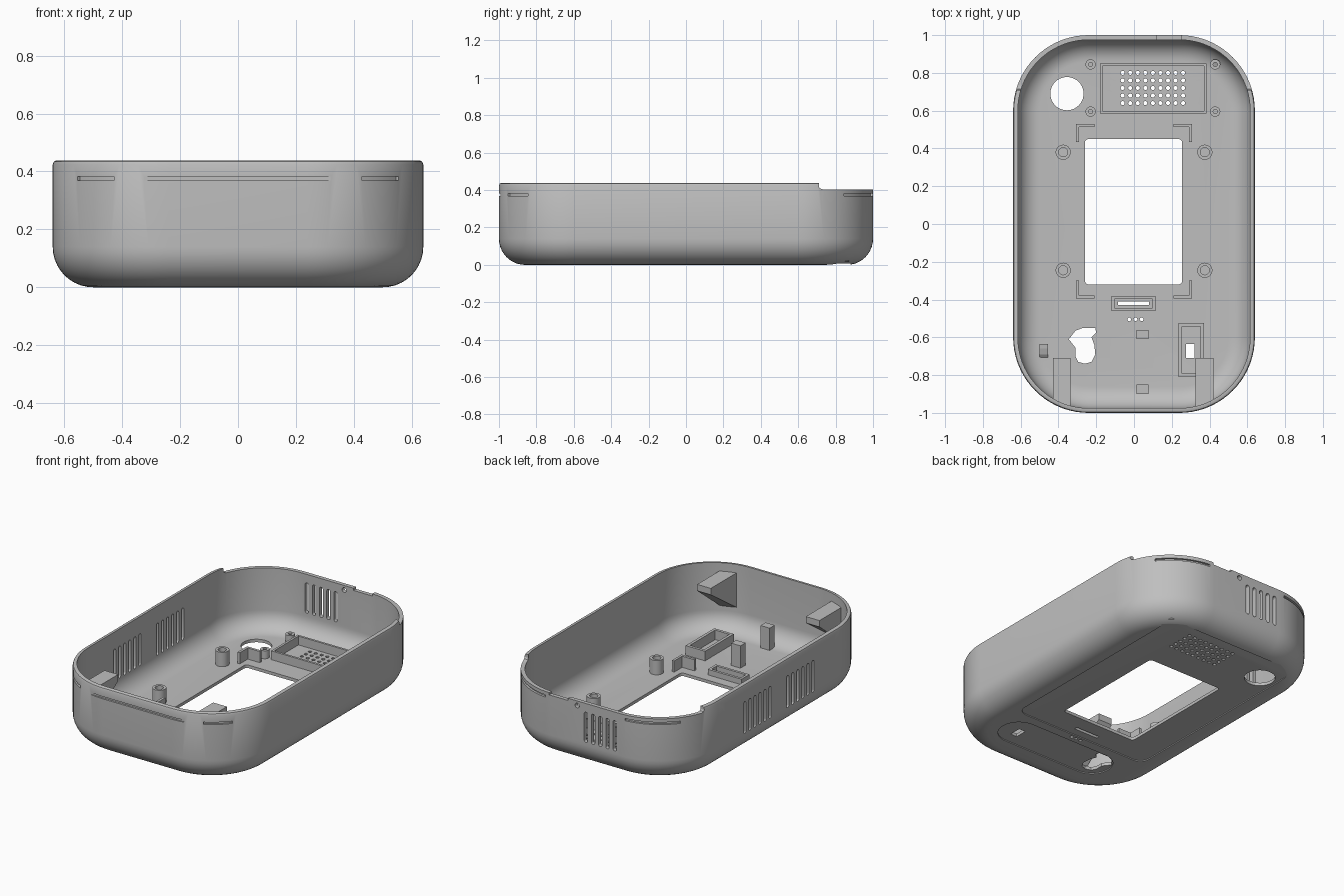
import bpy, bmesh
from math import cos, sin, radians, sqrt

if "Cube" in bpy.data.objects:
    bpy.data.objects.remove(bpy.data.objects["Cube"])

grey = bpy.data.materials.new("plain grey")
grey.use_nodes = True
COL = (0.52, 0.52, 0.52, 1)
grey.diffuse_color = COL
grey.node_tree.nodes["Principled BSDF"].inputs["Base Color"].default_value = COL

CORE_X, CORE_Y, R = 0.24, 0.6, 0.4
WALL, FILLET, TOP = 0.025, 0.14, 0.438
FLOOR = WALL
FOOT = FLOOR - 0.006     # parts sink slightly into the floor


def rrect(x0, x1, y0, y1, r=0, n=0):
    """Outline of a rectangle with rounded corners."""
    pts = []
    corners = [(x1 - r, y1 - r), (x0 + r, y1 - r), (x0 + r, y0 + r), (x1 - r, y0 + r)]
    for k, (cx, cy) in enumerate(corners):
        for i in range(n + 1):
            a = radians(90 * k + 90 * i / max(n, 1))
            pts.append((cx + r * cos(a), cy + r * sin(a)))
    return pts


def circle(x, y, r, n=24):
    return [(x + r * cos(radians(360 * i / n)), y + r * sin(radians(360 * i / n))) for i in range(n)]


def bridge(bm, a, b):
    for i in range(len(a)):
        j = (i + 1) % len(a)
        bm.faces.new((a[i], a[j], b[j], b[i]))


def place(axis, a, b, t):
    return {"x": (t, a, b), "y": (a, t, b), "z": (a, b, t)}[axis]


def prism(bm, pts, lo, hi, axis="z"):
    a, b = [[bm.verts.new(place(axis, p, q, t)) for p, q in pts] for t in (lo, hi)]
    bridge(bm, a, b)
    bm.faces.new(a)
    bm.faces.new(b)


def tube(bm, outer, inner, lo, hi):
    loops = [[bm.verts.new((x, y, z)) for x, y in pts]
             for pts, z in ((outer, lo), (outer, hi), (inner, hi), (inner, lo))]
    for k in range(4):
        bridge(bm, loops[k], loops[(k + 1) % 4])


def finish(bm, name):
    bmesh.ops.recalc_face_normals(bm, faces=bm.faces[:])
    me = bpy.data.meshes.new(name)
    bm.to_mesh(me)
    bm.free()
    ob = bpy.data.objects.new(name, me)
    bpy.context.collection.objects.link(ob)
    me.materials.append(grey)
    return ob


def activate(ob):
    bpy.ops.object.select_all(action="DESELECT")
    ob.select_set(True)
    bpy.context.view_layer.objects.active = ob


def smooth(ob):
    activate(ob)
    bpy.ops.object.shade_smooth_by_angle(angle=radians(30))


def cut(ob, bm):
    cutter = finish(bm, "cutter")
    cutter.hide_render = True
    mod = ob.modifiers.new("cut", "BOOLEAN")
    mod.operation, mod.solver, mod.object = "DIFFERENCE", "EXACT", cutter
    activate(ob)
    bpy.ops.object.modifier_apply(modifier=mod.name)
    bpy.data.objects.remove(cutter)


# Shell: one rounded outline swept through an (inset, height) wall profile
arc = [radians(90 - 90 * i / 10) for i in range(11)]
profile = [(FILLET * (1 - cos(t)), FILLET * (1 - sin(t))) for t in arc]
profile += [(0, TOP - 0.014), (0.004, TOP - 0.004), (0.012, TOP), (WALL, TOP)]
r_in = FILLET - WALL
profile += [(FILLET - r_in * cos(t), FILLET - r_in * sin(t)) for t in reversed(arc)]
bm = bmesh.new()
loops = []
for d, z in profile:
    w, h = CORE_X + R - d, CORE_Y + R - d
    loops.append([bm.verts.new((x, y, z)) for x, y in rrect(-w, w, -h, h, R - d, 18)])
for a, b in zip(loops, loops[1:]):
    bridge(bm, a, b)
bm.faces.new(loops[0])
bm.faces.new(loops[-1])
shell = finish(bm, "shell")

# Shallow recessed panels underneath, and the lowered back rim
bm = bmesh.new()
prism(bm, rrect(-0.46, 0.46, -0.48, 0.88, 0.06, 6), -0.05, 0.006)
prism(bm, rrect(-0.36, 0.42, -0.78, -0.54, 0.119, 10), -0.05, 0.006)
step = [(0.71, 0.5), (0.71, 0.418), (0.716, 0.409), (0.73, 0.404), (1.1, 0.404), (1.1, 0.5)]
prism(bm, step, -0.8, 0.8, "x")
cut(shell, bm)

# Openings through the floor
bm = bmesh.new()
LO, HI = -0.1, 0.1
prism(bm, rrect(-0.26, 0.255, -0.32, 0.45, 0.02, 4), LO, HI)
prism(bm, circle(-0.355, 0.69, 0.088, 40), LO, HI)
for i in range(9):
    for j in range(5):
        prism(bm, circle(-0.06 + 0.04 * i, 0.64 + 0.04 * j, 0.011, 10), LO, HI)
prism(bm, rrect(-0.085, 0.08, -0.43, -0.41), LO, HI)
for x in (-0.025, 0.008, 0.04):
    prism(bm, circle(x, -0.505, 0.01, 12), LO, HI)
prism(bm, rrect(0.275, 0.32, -0.71, -0.635), LO, HI)
irregular = [(-0.31, -0.565), (-0.27, -0.55), (-0.205, -0.55), (-0.2, -0.575), (-0.225, -0.6),
             (-0.21, -0.64), (-0.205, -0.69), (-0.225, -0.73), (-0.26, -0.74), (-0.295, -0.73),
             (-0.31, -0.7), (-0.31, -0.655), (-0.345, -0.61)]
prism(bm, irregular, LO, HI)

# Vent slots: two groups in one long wall, one group in the back wall
for start in (-0.345, 0.08):
    for i in range(6):
        y = start + 0.05 * i
        prism(bm, rrect(y - 0.011, y + 0.011, 0.13, 0.33, 0.0109, 4), -0.7, -0.58, "x")
for i in range(5):
    x = -0.205 + 0.05 * i
    prism(bm, rrect(x - 0.012, x + 0.012, 0.16, 0.35, 0.0119, 4), 0.94, 1.05, "y")

# Small hole and notch in the back rim
prism(bm, circle(0.055, 0.375, 0.015, 16), 0.94, 1.05, "y")
prism(bm, rrect(0.12, 0.25, 0.39, 0.5), 0.94, 1.05, "y")

# Narrow grooves below the rim
G0, G1 = 0.368, 0.382
prism(bm, rrect(-0.325, 0.32, -1.05, -0.988), G0, G1)
for sx in (-1, 1):
    for sy, end in ((-1, 62), (1, 85)):
        angles = [radians(38 + (end - 38) * i / 8) for i in range(9)]
        ring = [(0.43, a) for a in angles] + [(0.387, a) for a in reversed(angles)]
        prism(bm, [(sx * (CORE_X + r * cos(a)), sy * (CORE_Y + r * sin(a))) for r, a in ring], G0, G1)
cut(shell, bm)
smooth(shell)

# Screw bosses around the window and around the grille
bm = bmesh.new()
for x in (-0.375, 0.375):
    for y in (0.38, -0.245):
        tube(bm, circle(x, y, 0.04), circle(x, y, 0.024), FOOT, 0.115)
smooth(finish(bm, "window_bosses"))
bm = bmesh.new()
for x in (-0.23, 0.43):
    for y in (0.845, 0.595):
        tube(bm, circle(x, y, 0.027), circle(x, y, 0.011), FOOT, 0.075)
smooth(finish(bm, "grille_bosses"))

# Raised frames
for name, (x0, x1, y0, y1), t, top in (
        ("grille_frame", (-0.18, 0.385, 0.585, 0.85), 0.014, 0.08),
        ("slot_frame", (-0.12, 0.115, -0.46, -0.38), 0.016, 0.06),
        ("switch_frame", (0.235, 0.37, -0.81, -0.525), 0.018, 0.085)):
    bm = bmesh.new()
    tube(bm, rrect(x0, x1, y0, y1), rrect(x0 + t, x1 - t, y0 + t, y1 - t), FOOT, top)
    finish(bm, name)

# L-shaped brackets at the window corners
bm = bmesh.new()
for sx in (-1, 1):
    for y, sy in ((0.53, 1), (-0.395, -1)):
        ell = [(0, 0), (0.1, 0), (0.1, 0.016), (0.016, 0.016), (0.016, 0.095), (0, 0.095)]
        prism(bm, [(sx * (0.308 - a), y - sy * b) for a, b in ell], FOOT, 0.095)
finish(bm, "corner_brackets")

# Upright posts and the small ramp on the floor
bm = bmesh.new()
for y in (-0.585, -0.875):
    prism(bm, rrect(0.014, 0.078, y - 0.025, y + 0.025), FOOT, 0.165)
finish(bm, "posts")
bm = bmesh.new()
prism(bm, [(-0.715, FOOT), (-0.635, FOOT), (-0.635, 0.05), (-0.66, 0.047), (-0.69, 0.038)], -0.5, -0.455, "x")
finish(bm, "floor_ramp")

# Tapered supports hanging on the front wall, with ends following its curve
bm = bmesh.new()
for x0, x1 in ((-0.43, -0.335), (0.325, 0.42)):
    sides = []
    for x in (x0, x1):
        wall = -CORE_Y - sqrt((R - WALL / 2) ** 2 - (abs(x) - CORE_X) ** 2)
        outline = [(wall, 0.385), (-0.71, 0.385), (-0.71, 0.345), (wall, 0.16)]
        sides.append([bm.verts.new((x, y, z)) for y, z in outline])
    bridge(bm, *sides)
    for side in sides:
        bm.faces.new(side)
finish(bm, "wall_supports")
